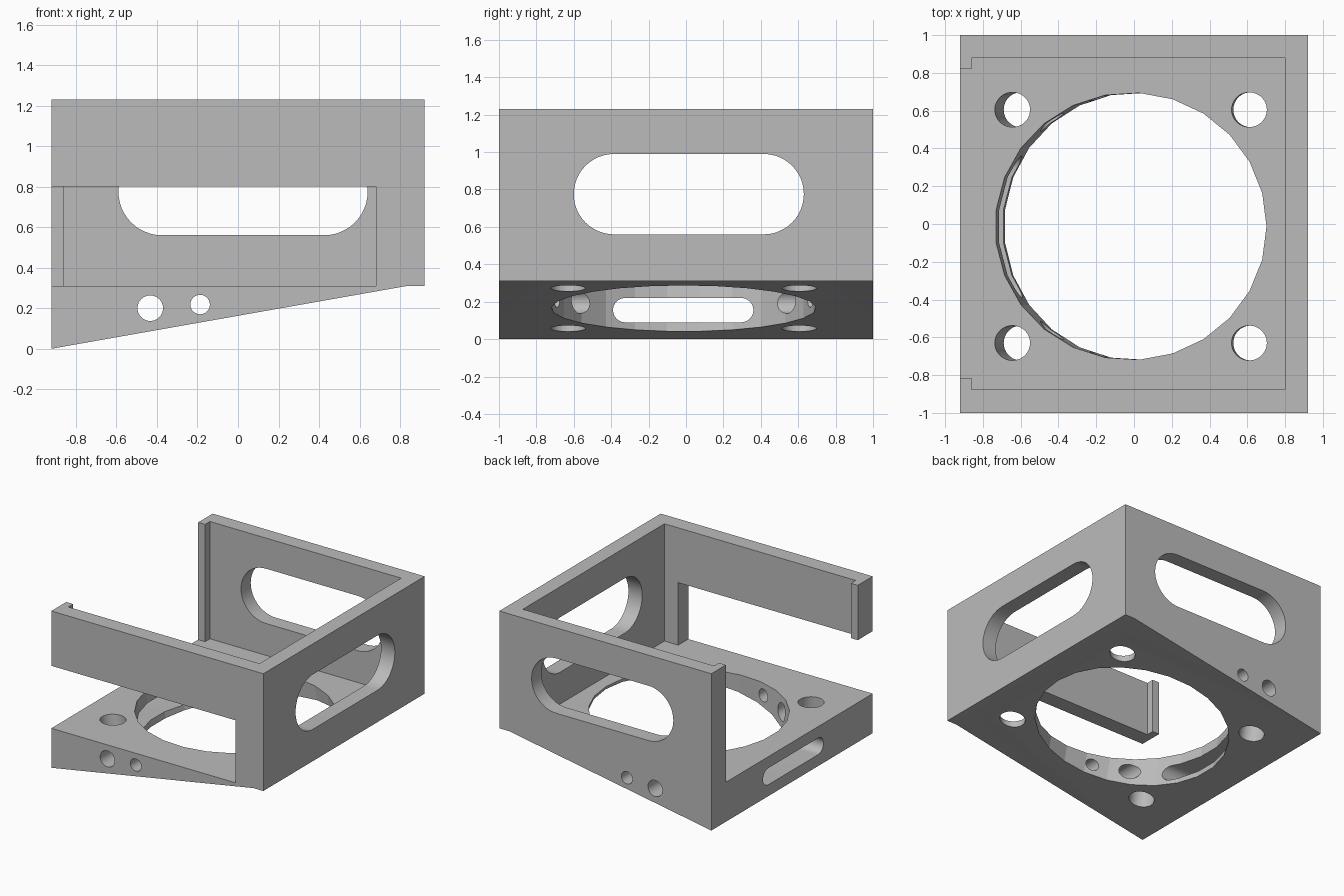
import bpy
import bmesh
from math import cos, sin, pi, radians
from mathutils import Matrix, Vector

cube = bpy.data.objects.get("Cube")
if cube:
    bpy.data.objects.remove(cube)

grey = bpy.data.materials.new("plain grey")
grey.use_nodes = True
colour = (0.5, 0.5, 0.5, 1)
grey.diffuse_color = colour
grey.node_tree.nodes["Principled BSDF"].inputs["Base Color"].default_value = colour

# Orientations for prisms: profile x, y and extrusion z mapped to the model axes
ALONG_Y = Matrix.Rotation(pi / 2, 4, 'X')
ALONG_X = Matrix(((0, 0, 1), (1, 0, 0), (0, 1, 0))).to_4x4()
TILTED = Matrix.Rotation(radians(-10), 4, 'Y')


def circle(r, n=48):
    return [(r * cos(2 * pi * i / n), r * sin(2 * pi * i / n)) for i in range(n)]


def slot(half, r, n=24):
    ends = [(half, -pi / 2), (-half, pi / 2)]
    return [(c + r * cos(a + pi * i / n), r * sin(a + pi * i / n))
            for c, a in ends for i in range(n + 1)]


def rect(x0, x1, y0, y1):
    return [(x0, y0), (x1, y0), (x1, y1), (x0, y1)]


def prism(name, points, depth, centre=(0, 0, 0), turn=Matrix()):
    """Extrude a flat profile by depth, centred on its plane."""
    bm = bmesh.new()
    face = bm.faces.new([bm.verts.new((x, y, -depth / 2)) for x, y in points])
    top = bmesh.ops.extrude_face_region(bm, geom=[face])["geom"]
    bmesh.ops.translate(bm, vec=(0, 0, depth),
                        verts=[v for v in top if isinstance(v, bmesh.types.BMVert)])
    bmesh.ops.transform(bm, matrix=Matrix.Translation(Vector(centre)) @ turn, verts=bm.verts)
    bmesh.ops.recalc_face_normals(bm, faces=bm.faces)
    mesh = bpy.data.meshes.new(name)
    bm.to_mesh(mesh)
    bm.free()
    obj = bpy.data.objects.new(name, mesh)
    bpy.context.collection.objects.link(obj)
    return obj


# Wedge-bottomed block
FLOOR, TOP, SIDE = 0.31, 1.23, 0.92
outline = [(-SIDE, 0), (0.835, FLOOR), (SIDE, FLOOR), (SIDE, TOP), (-SIDE, TOP)]
body = prism("bracket_body", outline, 2, turn=ALONG_Y)
body.data.materials.append(grey)

# Cavity, open left mouth between the lips, and front window
height = 1.2
mid = FLOOR + height / 2
cutters = [
    prism("cavity", rect(-0.86, 0.80, -0.875, 0.88), height, (0, 0, mid)),
    prism("mouth", rect(-1.1, -0.8, -0.815, 0.82), height, (0, 0, mid)),
    prism("front_window", rect(-1.1, 0.68, -1.2, -0.5), 0.80 - FLOOR,
          (0, 0, (FLOOR + 0.80) / 2)),
]

# Large opening and corner screw holes, square to the sloping underside
cx, cy, pitch = -0.017, -0.0125, 0.6175
cutters.append(prism("fan_opening", circle(0.7075, 25), 0.8, (cx, cy, FLOOR), TILTED))
for sx in (-1, 1):
    for sy in (-1, 1):
        cutters.append(prism("screw_hole", circle(0.092), 0.8,
                             (cx + sx * pitch * 1.015, cy + sy * pitch, FLOOR), TILTED))

# Wall slots, cable holes and the slot in the thin left face
cutters += [
    prism("right_wall_slot", slot(0.4, 0.215), 0.5, (0.9, 0.015, 0.775), ALONG_X),
    prism("back_wall_slot", slot(0.4, 0.215), 0.5, (0.025, 0.95, 0.775), ALONG_Y),
    prism("large_cable_hole", circle(0.063), 2.4, (-0.433, 0, 0.2), ALONG_Y),
    prism("small_cable_hole", circle(0.048), 2.4, (-0.187, 0, 0.218), ALONG_Y),
    prism("left_face_slot", slot(0.31, 0.065), 0.6, (-0.8, -0.015, 0.155), ALONG_X),
]

bpy.ops.object.select_all(action='DESELECT')
bpy.context.view_layer.objects.active = body
body.select_set(True)
for cutter in cutters:
    cutter.hide_render = True
    mod = body.modifiers.new(cutter.name, 'BOOLEAN')
    mod.operation = 'DIFFERENCE'
    mod.solver = 'EXACT'
    mod.object = cutter
    bpy.ops.object.modifier_apply(modifier=mod.name)
    bpy.data.objects.remove(cutter)

# Round small holes smoothly, keep the coarse opening faceted
bpy.ops.object.shade_smooth_by_angle(angle=radians(12))
